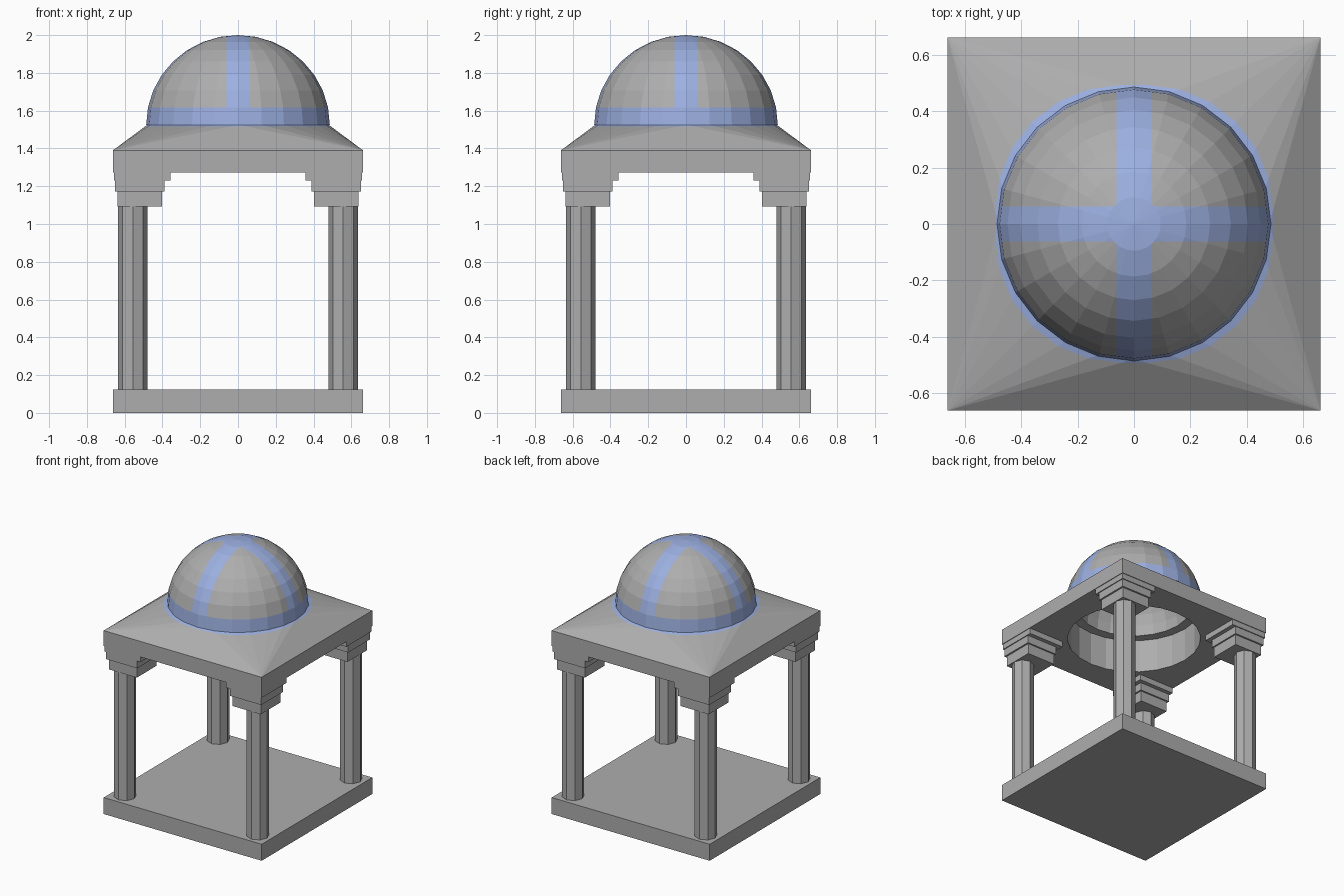
import bpy, bmesh, math
from mathutils import Vector

if "Cube" in bpy.data.objects:
    bpy.data.objects.remove(bpy.data.objects["Cube"])


def material(name, rgb):
    m = bpy.data.materials.new(name)
    m.diffuse_color = (*rgb, 1)
    m.use_nodes = True
    m.node_tree.nodes["Principled BSDF"].inputs["Base Color"].default_value = m.diffuse_color
    return m


stone = material("grey stone", (0.42, 0.42, 0.42))
blue = material("pale blue paint", (0.33, 0.43, 0.75))
N = 24  # sides of the round parts


def finish(bm, name):
    bmesh.ops.remove_doubles(bm, verts=bm.verts, dist=0.0001)
    bmesh.ops.recalc_face_normals(bm, faces=bm.faces)
    me = bpy.data.meshes.new(name)
    bm.to_mesh(me)
    bm.free()
    me.materials.append(stone)
    me.materials.append(blue)
    ob = bpy.data.objects.new(name, me)
    bpy.context.collection.objects.link(ob)
    return ob


def box(name, x0, x1, y0, y1, z0, z1):
    bm = bmesh.new()
    bmesh.ops.create_cube(bm, size=1)
    for v in bm.verts:
        v.co = Vector(((x0 + x1) / 2 + v.co.x * (x1 - x0),
                       (y0 + y1) / 2 + v.co.y * (y1 - y0),
                       (z0 + z1) / 2 + v.co.z * (z1 - z0)))
    return finish(bm, name)


# Square floor slab
H = 0.662
box("floor_slab", -H, H, -H, H, 0, 0.125)

# Four octagonal columns with three-step capitals
steps = [(0.402, 0.637, 1.093, 1.172), (0.39, 0.65, 1.172, 1.23), (0.358, 0.657, 1.23, 1.272)]
for sx in (-1, 1):
    for sy in (-1, 1):
        side = ("front" if sy < 0 else "back") + ("_left" if sx < 0 else "_right")
        bm = bmesh.new()
        bmesh.ops.create_cone(bm, cap_ends=True, segments=8, radius1=0.078, radius2=0.078, depth=0.97)
        bmesh.ops.translate(bm, verts=bm.verts, vec=(sx * 0.557, sy * 0.557, 0.61))
        finish(bm, side + "_column")
        for i, (a, b, z0, z1) in enumerate(steps):
            xs, ys = sorted((sx * a, sx * b)), sorted((sy * a, sy * b))
            box(f"{side}_capital_step_{i + 1}", *xs, *ys, z0, z1)

# Roof: square slab with a round opening, sloping up to the dome
bm = bmesh.new()


def face(pts, mat=0):
    bm.faces.new([bm.verts.new(p) for p in pts]).material_index = mat


def ring_point(i, r, z):
    a = 2 * math.pi * i / N
    return Vector((r * math.cos(a), r * math.sin(a), z))


def corner(q, z):
    a = math.pi / 2 * q + math.pi / 4
    return Vector((math.copysign(H, math.cos(a)), math.copysign(H, math.sin(a)), z))


Z0, Z1, Z2, R_IN, R_TOP, T = 1.272, 1.39, 1.525, 0.47, 0.48, 0.07
Q = N // 4
for q in range(4):
    lo, hi = corner(q, Z0), corner(q, Z1)
    lo2, hi2 = corner(q + 1, Z0), corner(q + 1, Z1)
    face([lo, lo2, hi2, hi])
    for i in range(q * Q, q * Q + Q):
        a, b = ring_point(i, R_TOP, Z2), ring_point(i + 1, R_TOP, Z2)
        c, d = ring_point(i, R_IN, Z0), ring_point(i + 1, R_IN, Z0)
        e, f = ring_point(i, R_IN, Z2), ring_point(i + 1, R_IN, Z2)
        a2, b2 = a.lerp(hi, T), b.lerp(hi, T)
        face([a, b, b2, a2], 1)     # painted edge round the dome
        face([a2, b2, hi])          # slope
        face([c, d, lo])            # soffit
        face([c, d, f, e])          # inner drum wall
        face([e, f, b, a])
    # flat slope on each side, between two corners
    m = ring_point(q * Q + Q, R_TOP, Z2)
    p1, p2 = m.lerp(hi, T), m.lerp(hi2, T)
    face([m, p1, p2], 1)
    face([p1, hi, hi2, p2])
    face([lo2, lo, ring_point(q * Q + Q, R_IN, Z0)])
finish(bm, "roof")

# Dome shell, revolved from an outer and an inner quarter circle
bm = bmesh.new()
K = 8
arc = [math.pi / 2 * k / K for k in range(K + 1)]
outer = [(0.486 * math.cos(t), Z2 + 0.475 * math.sin(t)) for t in arc]
inner = [(0.40 * math.cos(t), Z2 + 0.40 * math.sin(t)) for t in reversed(arc)]
profile = inner + outer
for k in range(len(profile) - 1):
    (r0, z0), (r1, z1) = profile[k], profile[k + 1]
    for i in range(N):
        pts = [ring_point(i, r0, z0), ring_point(i + 1, r0, z0)]
        if r0 < 1e-6:
            pts = pts[:1]
        pts += [ring_point(i + 1, r1, z1), ring_point(i, r1, z1)] if r1 > 1e-6 else [Vector((0, 0, z1))]
        face(pts)
bmesh.ops.remove_doubles(bm, verts=bm.verts, dist=0.0001)

# Cut the edges of the crossing painted stripes, then colour them
W = 0.062
for n in (Vector((1, 0, 0)), Vector((0, 1, 0))):
    for s in (-W, W):
        bmesh.ops.bisect_plane(bm, geom=bm.verts[:] + bm.edges[:] + bm.faces[:],
                               plane_co=n * s, plane_no=n)
for f in bm.faces:
    c = f.calc_center_median()
    is_outer = (c - Vector((0, 0, Z2))).length > 0.44 and c.z > Z2 + 0.01
    stripe = min(abs(c.x), abs(c.y)) < W
    if is_outer and (stripe or c.z < outer[1][1] or c.z > outer[K - 1][1]):
        f.material_index = 1
finish(bm, "dome")
